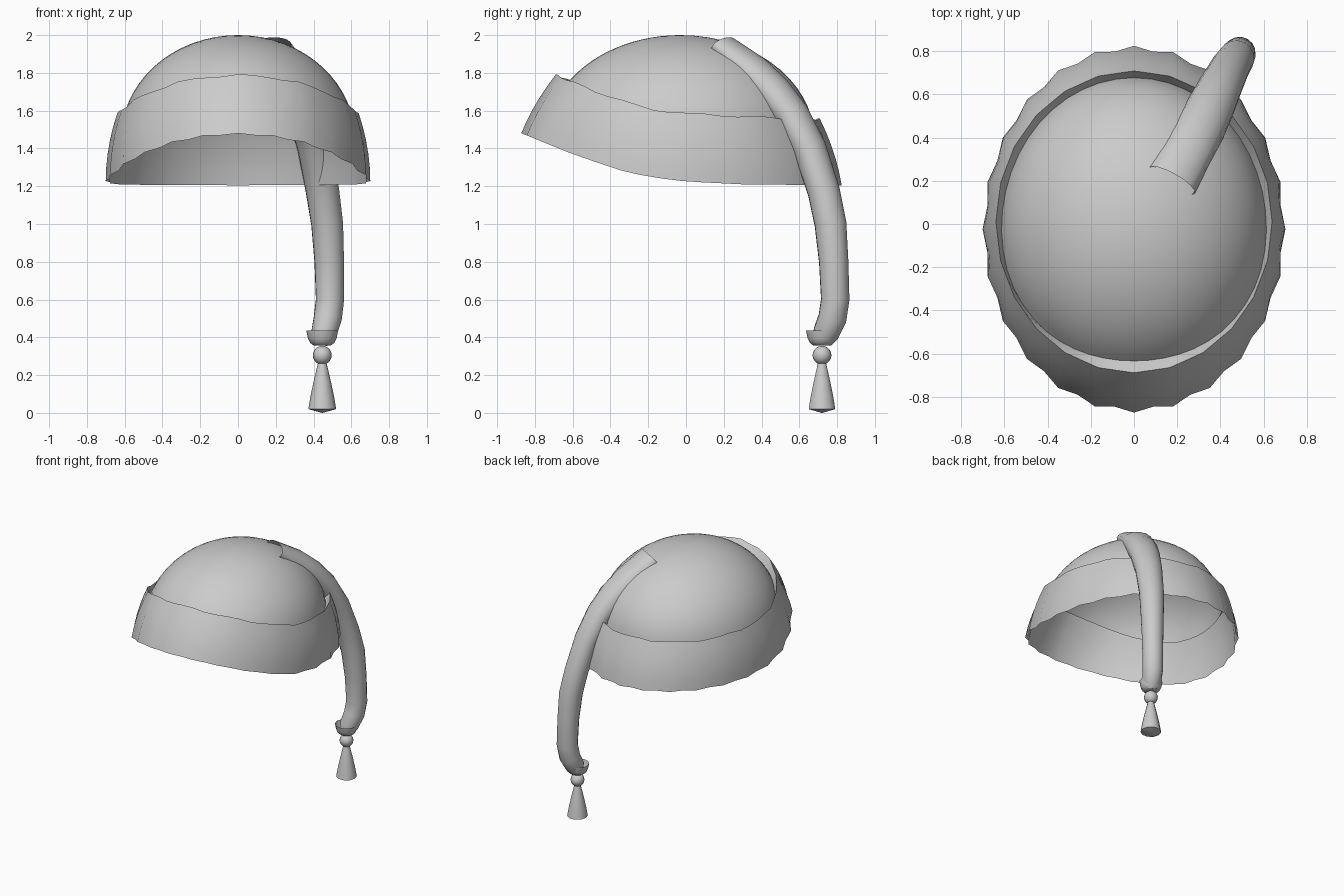
import bpy, math
from mathutils import Vector

if "Cube" in bpy.data.objects:
    bpy.data.objects.remove(bpy.data.objects["Cube"])

cloth = bpy.data.materials.new("grey cloth")
cloth.diffuse_color = (0.6, 0.6, 0.6, 1)
cloth.use_nodes = True
cloth.node_tree.nodes["Principled BSDF"].inputs["Base Color"].default_value = cloth.diffuse_color


def build(name, rings, close_start=False, close_end=False, angle=40):
    """Skin a list of equal-length closed rings into one object."""
    n = len(rings[0])
    verts = [p for r in rings for p in r]
    faces = []
    for k in range(len(rings) - 1):
        for i in range(n):
            j = (i + 1) % n
            faces.append((k * n + i, k * n + j, (k + 1) * n + j, (k + 1) * n + i))
    if close_start:
        faces.append(tuple(reversed(range(n))))
    if close_end:
        faces.append(tuple(range((len(rings) - 1) * n, len(rings) * n)))
    mesh = bpy.data.meshes.new(name)
    mesh.from_pydata(verts, [], faces)
    mesh.materials.append(cloth)
    ob = bpy.data.objects.new(name, mesh)
    bpy.context.collection.objects.link(ob)
    bpy.ops.object.select_all(action='DESELECT')
    ob.select_set(True)
    bpy.context.view_layer.objects.active = ob
    bpy.ops.object.shade_smooth_by_angle(angle=math.radians(angle))
    return ob


def lathe(name, centre, profile, sides, **kw):
    """Revolve (radius, height) pairs around a vertical axis."""
    rings = [[(centre[0] + r * math.cos(2 * math.pi * i / sides),
               centre[1] + r * math.sin(2 * math.pi * i / sides), z)
              for i in range(sides)] for r, z in profile]
    return build(name, rings, **kw)


def lookup(table, y):
    """Height along the rim, interpolated from front to back."""
    if y <= table[0][0]:
        return table[0][1]
    for (a, za), (b, zb) in zip(table, table[1:]):
        if y <= b:
            return za + (zb - za) * (y - a) / (b - a)
    return table[-1][1]


HEM = [(-.87, 1.48), (-.6, 1.37), (-.35, 1.285), (-.2, 1.25), (0, 1.225), (.3, 1.21), (.82, 1.205)]
RIM = [(-.69, 1.79), (-.5, 1.71), (-.3, 1.64), (-.2, 1.61), (0, 1.585), (.5, 1.56), (.71, 1.555)]
N = 48
DOME_Z, DOME_H = 1.45, 0.55


def dome_point(a, phi):
    return Vector((.62 * math.sin(phi) * math.cos(a),
                   -.03 + .71 * math.sin(phi) * math.sin(a),
                   DOME_Z + DOME_H * math.cos(phi)))


def dome_end(a):
    """Polar angle where the crown tucks in below the band rim."""
    z = lookup(RIM, .01 + .70 * math.sin(a)) - .05
    return math.acos(min(1, (z - DOME_Z) / DOME_H))


angles = [2 * math.pi * i / N for i in range(N)]

# Crown
STEPS = 14
build("crown", [[dome_point(a, max(.004, dome_end(a) * k / STEPS)) for a in angles]
                for k in range(STEPS + 1)][::-1], close_end=True)


# Turned-up band: scalloped hem, bulging wall, narrow lip folded down to the crown
def band_point(i, t):
    a = angles[i]
    wave = 1 + .012 * (-1) ** i
    c, s = math.cos(a), math.sin(a)
    hem = Vector((.692 * c * wave, -.024 + .838 * s * wave, 0))
    hem.z = lookup(HEM, hem.y)
    w2 = 1 + .004 * (-1) ** i
    rim = Vector((.636 * c * w2, .01 + .695 * s * w2, 0))
    rim.z = lookup(RIM, rim.y) + .004 * (-1) ** (i // 2)
    p = hem.lerp(rim, t)
    bulge = .06 * t * (1 - t)
    return p + Vector((c, s, 0)) * bulge


rings = [[band_point(i, t) for i in range(N)] for t in (0, .2, .4, .6, .8, 1)]
rings.append([dome_point(a, dome_end(a)) for a in angles])
build("band", rings, angle=50)

# Hanging tail: oval tube, wide and open at the crown, narrowing downwards
# centre x, y, z, half width, half thickness
TAIL = [(.175, .20, 1.945, .121, .055), (.255, .35, 1.815, .118, .085),
        (.315, .46, 1.705, .115, .090), (.365, .56, 1.58, .108, .088),
        (.41, .655, 1.40, .098, .086), (.448, .73, 1.17, .09, .085),
        (.472, .765, 1.00, .085, .085), (.483, .782, .80, .079, .078),
        (.487, .79, .60, .075, .076), (.475, .775, .50, .075, .076),
        (.455, .74, .42, .068, .070), (.447, .722, .375, .05, .05)]
pts = [Vector(p[:3]) for p in TAIL]
side = Vector((.87, -.49, 0)).normalized()
M = 16
rings = []
for k, (x, y, z, w, h) in enumerate(TAIL):
    tan = (pts[min(k + 1, len(pts) - 1)] - pts[max(k - 1, 0)]).normalized()
    up = tan.cross(side).normalized()
    rings.append([pts[k] + side * w * math.cos(2 * math.pi * i / M)
                  - up * h * math.sin(2 * math.pi * i / M) for i in range(M)])
build("tail", rings[::-1], close_start=True, angle=60)

# Cup, bead and tassel at the tip
TIP = (.446, .72)
lathe("tassel_cup", TIP, [(.045, .357), (.064, .37), (.076, .395), (.084, .435)], 12,
      close_start=True)
lathe("tassel_bead", TIP,
      [(max(.001, .05 * math.sin(math.pi * k / 10)), .305 - .05 * math.cos(math.pi * k / 10))
       for k in range(11)], 16, close_start=True, close_end=True)
lathe("tassel", TIP, [(.002, 0), (.074, .02), (.062, .09), (.046, .165), (.032, .225), (.022, .265)],
      10, close_start=True, close_end=True)
